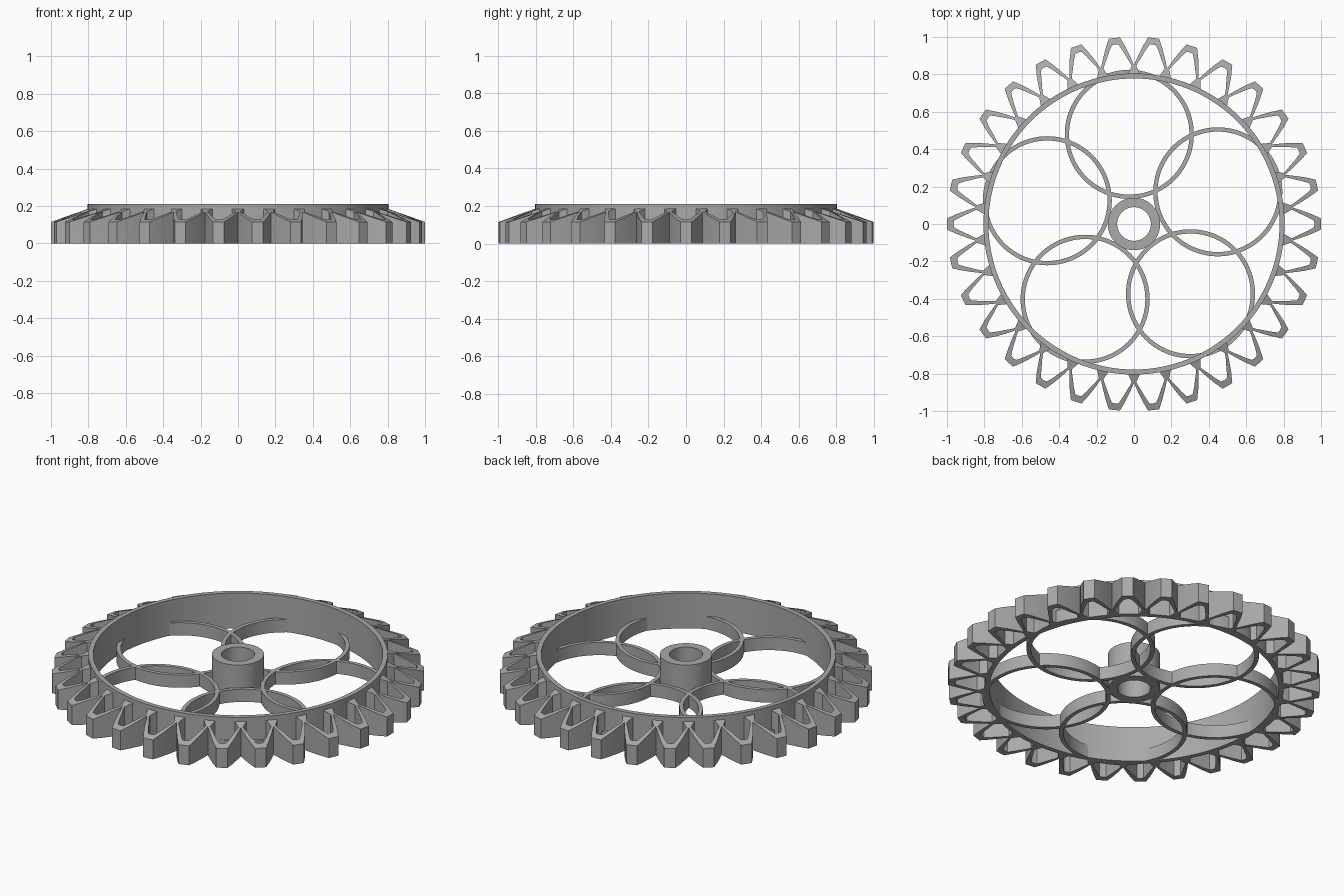
import bpy
import bmesh
from math import sin, cos, pi, radians

cube = bpy.data.objects.get("Cube")
if cube:
    bpy.data.objects.remove(cube)

TEETH = 30
HALF_PITCH = pi / TEETH

metal = bpy.data.materials.new("plain grey metal")
metal.use_nodes = True
GREY = (0.4, 0.4, 0.4, 1)
metal.diffuse_color = GREY
metal.node_tree.nodes["Principled BSDF"].inputs["Base Color"].default_value = GREY


def finish(name, bm, location=(0, 0, 0), angle=30):
    """Turn a bmesh into a shaded object."""
    bmesh.ops.recalc_face_normals(bm, faces=bm.faces[:])
    mesh = bpy.data.meshes.new(name)
    bm.to_mesh(mesh)
    bm.free()
    mesh.materials.append(metal)
    obj = bpy.data.objects.new(name, mesh)
    bpy.context.collection.objects.link(obj)
    obj.location = location
    bpy.ops.object.select_all(action='DESELECT')
    obj.select_set(True)
    bpy.context.view_layer.objects.active = obj
    bpy.ops.object.shade_smooth_by_angle(angle=radians(angle))
    return obj


def tube(name, outer, inner, height, location=(0, 0, 0), sides=96):
    """Upright ring with a square section."""
    bm = bmesh.new()
    section = [(outer, 0), (outer, height), (inner, height), (inner, 0)]
    loops = []
    for s in range(sides):
        a = 2 * pi * s / sides
        loops.append([bm.verts.new((r * cos(a), r * sin(a), z)) for r, z in section])
    for s in range(sides):
        p, q = loops[s], loops[(s + 1) % sides]
        for k in range(4):
            n = (k + 1) % 4
            bm.faces.new((p[k], q[k], q[n], p[n]))
    return finish(name, bm, location)


# Rim and hub
tube("rim", 0.805, 0.778, 0.21, sides=128)
tube("hub", 0.14, 0.09, 0.21, sides=64)

# Five overlapping spoke rings
for i in range(5):
    a = radians(93 + 72 * i)
    tube(f"spoke_ring_{i + 1}", 0.345, 0.322, 0.075, (0.48 * cos(a), 0.48 * sin(a), 0))

# Hollow teeth: half outlines as (radius, half width), from tip to root
outside = [(1.0, 0), (1.0, 0.03), (0.95, 0.053), (0.9, 0.072), (0.868, 0.083),
           (0.85, 0.85 * HALF_PITCH), (0.79, 0.79 * HALF_PITCH)]
inside = [(0.965, 0), (0.962, 0.018), (0.93, 0.036), (0.89, 0.055), (0.865, 0.068),
          (0.845, 0.076), (0.79, 0.045)]


def slope(r):
    """Height of the sloping tooth tops at a radius."""
    return 0.115 + 0.36 * (1 - r)


bm = bmesh.new()
for t in range(TEETH):
    for side in (1, -1):
        pairs = []
        for pair in zip(outside, inside):
            row = []
            for r, w in pair:
                a = 2 * HALF_PITCH * t + side * w / r
                row.append(bm.verts.new((r * cos(a), r * sin(a), 0)))
            pairs.append(row)
        for (a0, b0), (a1, b1) in zip(pairs, pairs[1:]):
            bm.faces.new((a0, a1, b1, b0) if side > 0 else (b0, b1, a1, a0))
bmesh.ops.remove_doubles(bm, verts=bm.verts[:], dist=0.0005)
raised = bmesh.ops.extrude_face_region(bm, geom=bm.faces[:], use_keep_orig=True)
for v in raised["geom"]:
    if isinstance(v, bmesh.types.BMVert):
        v.co.z = slope(v.co.xy.length)
finish("teeth", bm, angle=25)
